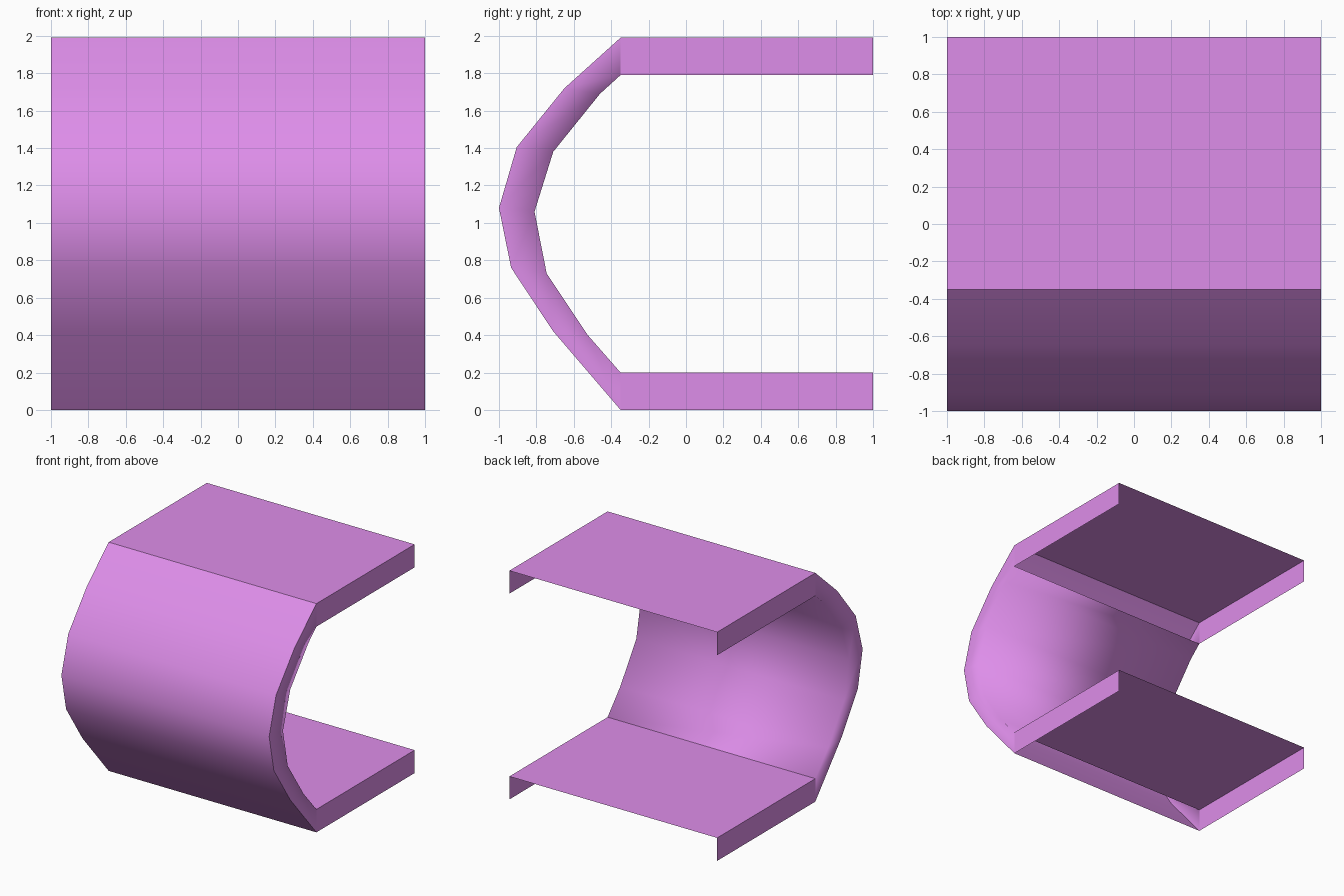
import bpy

if "Cube" in bpy.data.objects:
    bpy.data.objects.remove(bpy.data.objects["Cube"])

OUTER = [(-.35, 1.99), (-.65, 1.72), (-.905, 1.405), (-1, 1.08),
         (-.935, .76), (-.71, .42), (-.35, 0)]
INNER = [(-.35, 1.79), (-.46, 1.69), (-.71, 1.38), (-.81, 1.06),
         (-.745, .73), (-.525, .4), (-.35, .2)]

mat = bpy.data.materials.new("orchid")
mat.diffuse_color = (0.73, 0.27, 0.82, 1)
mat.use_nodes = True
mat.node_tree.nodes["Principled BSDF"].inputs["Base Color"].default_value = mat.diffuse_color


def make(name, verts, faces, smooth):
    me = bpy.data.meshes.new(name)
    me.from_pydata(verts, [], faces)
    me.polygons.foreach_set("use_smooth", [smooth] * len(me.polygons))
    me.materials.append(mat)
    me.update()
    ob = bpy.data.objects.new(name, me)
    bpy.context.collection.objects.link(ob)
    return ob


def line(profile, x):
    return [(x, y, z) for y, z in profile]


def plate(name, sheet_z, low, high):
    # open tray: one horizontal sheet with a skirt on each side
    y0, y1 = -.35, 1
    verts = [(-1, y0, sheet_z), (1, y0, sheet_z), (1, y1, sheet_z), (-1, y1, sheet_z)]
    faces = [(0, 1, 2, 3)]
    for x in (-1, 1):
        b = len(verts)
        verts += [(x, y0, low), (x, y1, low), (x, y1, high), (x, y0, high)]
        quad = (b, b + 1, b + 2, b + 3)
        faces.append(quad if x > 0 else quad[::-1])
    return make(name, verts, faces, False)


plate("top_plate", 1.99, 1.79, 1.99)
plate("bottom_plate", .2, 0, .2)

n = len(OUTER)

# outer curved shell
make("outer_shell", line(OUTER, -1) + line(OUTER, 1),
     [(i, i + 1, n + i + 1, n + i) for i in range(n - 1)], True)

# inner curved lining, welded to the side rims so its shading blends into them
verts = line(INNER, -1) + line(INNER, 1) + line(OUTER, -1) + line(OUTER, 1)
faces = []
for i in range(n - 1):
    faces.append((i, n + i, n + i + 1, i + 1))
    faces.append((2 * n + i, i, i + 1, 2 * n + i + 1))
    faces.append((n + i, 3 * n + i, 3 * n + i + 1, n + i + 1))
make("inner_lining", verts, faces, True)
